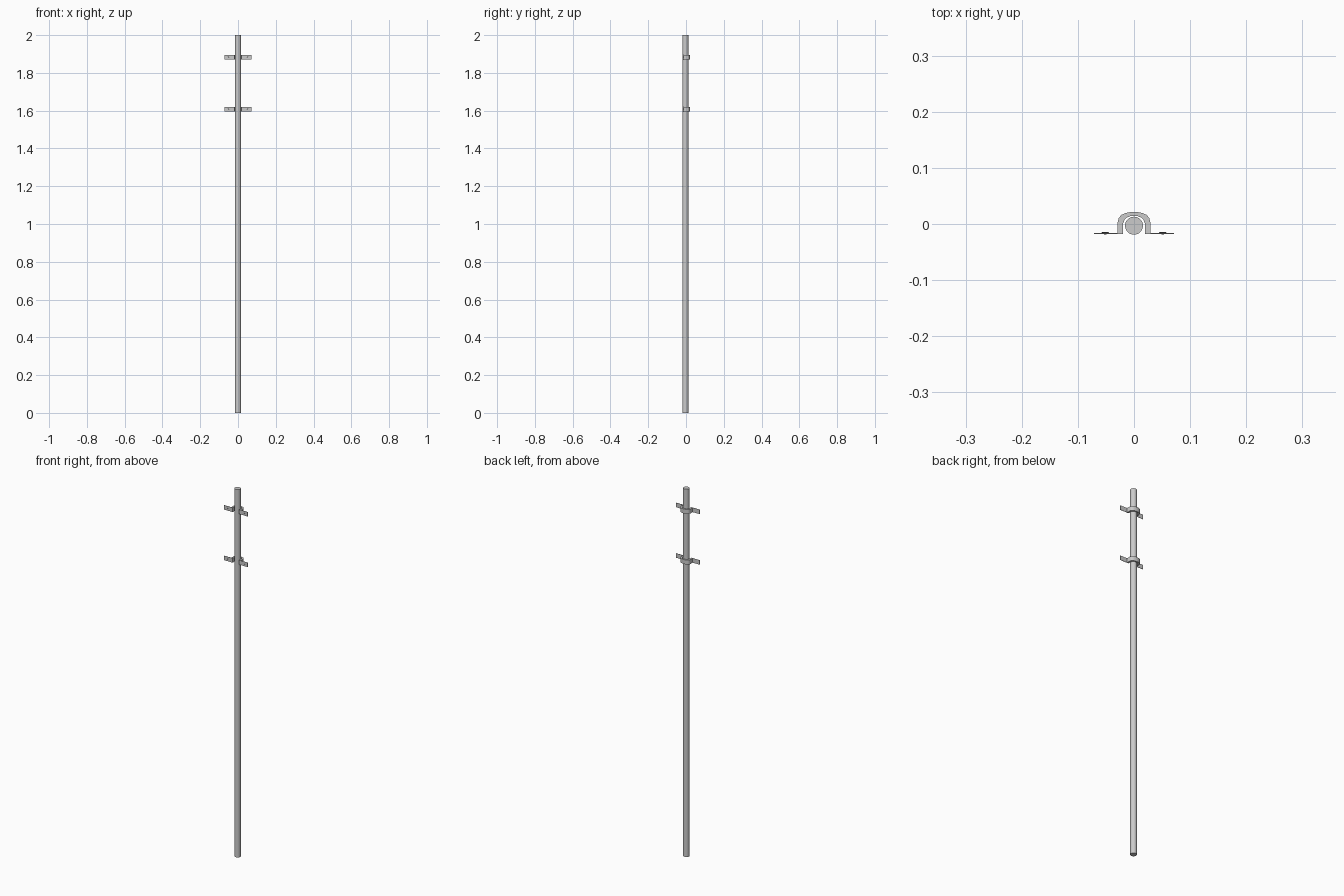
import bpy, bmesh, math

if "Cube" in bpy.data.objects:
    bpy.data.objects.remove(bpy.data.objects["Cube"])

POLE_Y = -0.003


def new_object(name, bm):
    bmesh.ops.recalc_face_normals(bm, faces=bm.faces)
    mesh = bpy.data.meshes.new(name)
    bm.to_mesh(mesh)
    bm.free()
    obj = bpy.data.objects.new(name, mesh)
    bpy.context.collection.objects.link(obj)
    bpy.ops.object.select_all(action='DESELECT')
    bpy.context.view_layer.objects.active = obj
    obj.select_set(True)
    bpy.ops.object.shade_smooth_by_angle(angle=math.radians(35))
    return obj


def cone(bm, r1, r2, depth, segments):
    return bmesh.ops.create_cone(bm, cap_ends=True, segments=segments,
                                 radius1=r1, radius2=r2, depth=depth)["verts"]


def bracket(name, z, height):
    # right half of the strap outline, outer edge then inner edge
    outer = [(0.071, -0.0180), (0.071, -0.0163), (0.029, -0.0160),
             (0.029, 0.003), (0.0275, 0.010), (0.023, 0.0160),
             (0.015, 0.0195), (0.007, 0.0212)]
    inner = [(0.007, 0.0138), (0.013, 0.0115), (0.017, 0.007),
             (0.0195, 0.001), (0.0195, -0.0180)]
    mirror = lambda pts: [(-x, y) for x, y in reversed(pts)]
    outline = outer + [(0, 0.0218)] + mirror(outer) + mirror(inner) + [(0, 0.0145)] + inner
    bm = bmesh.new()
    face = bm.faces.new([bm.verts.new((x, y, z - height / 2)) for x, y in outline])
    ext = bmesh.ops.extrude_face_region(bm, geom=[face])["geom"]
    top = [v for v in ext if isinstance(v, bmesh.types.BMVert)]
    bmesh.ops.translate(bm, vec=(0, 0, height), verts=top)
    new_object(name, bm)

    # small tapered fixings behind the two tabs
    bm = bmesh.new()
    for side in (-1, 1):
        verts = cone(bm, 0.007, 0.002, 0.004, 16)
        for v in verts:
            x, y, h = v.co
            v.co = (x + side * 0.051, -0.0165 - h, y + z)
    new_object(name + "_fixings", bm)


# Long round pole
bm = bmesh.new()
for v in cone(bm, 0.016, 0.016, 2, 32):
    v.co.y += POLE_Y
    v.co.z += 1
new_object("pole", bm)

# Two wall straps near the top
bracket("upper_bracket", 1.883, 0.024)
bracket("lower_bracket", 1.608, 0.024)
